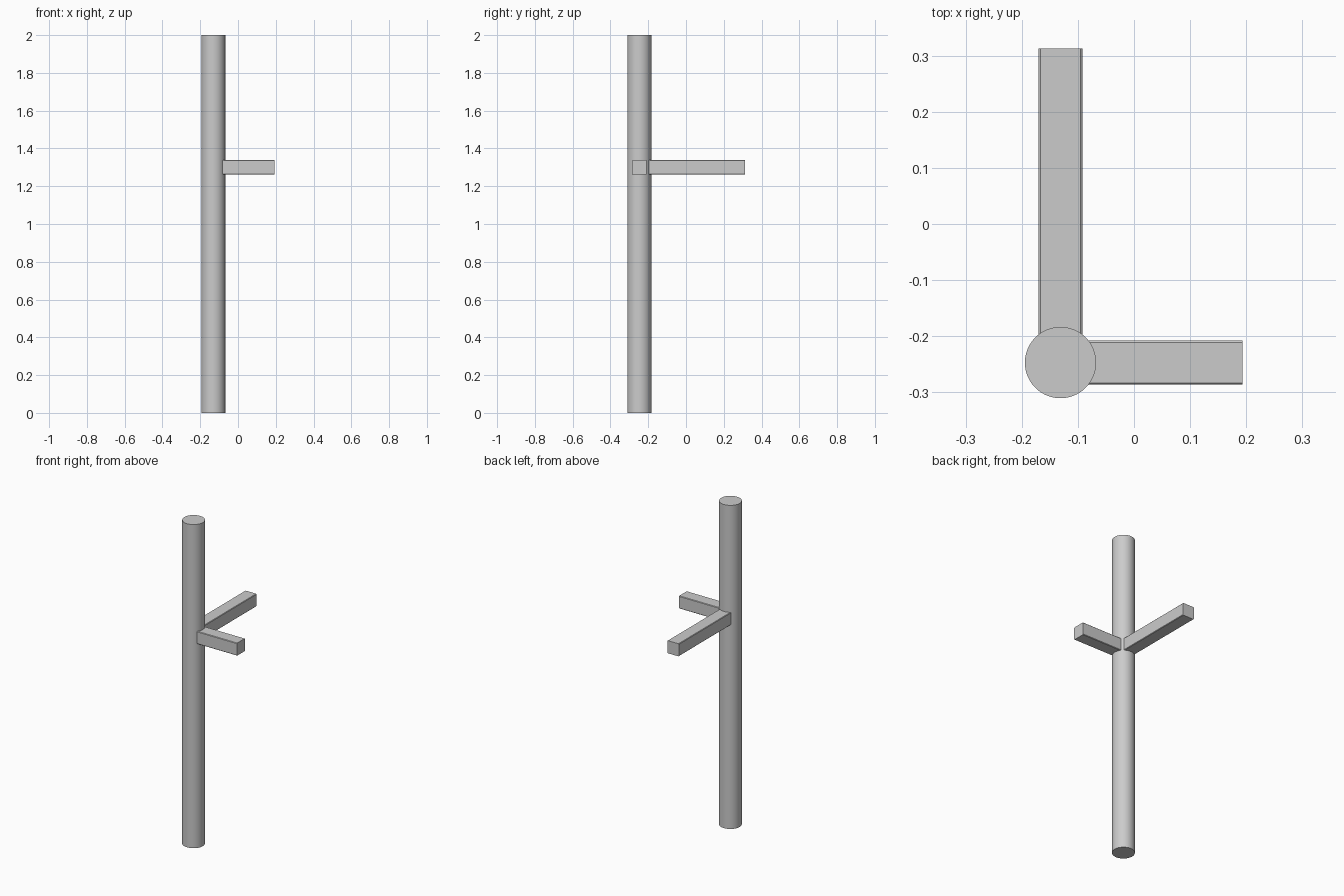
import bpy
import math

if "Cube" in bpy.data.objects:
    bpy.data.objects.remove(bpy.data.objects["Cube"])

CX, CY = -0.131, -0.247   # post axis
RADIUS = 0.0635
BAR_Z, BAR_SIZE = 1.30, 0.078

# Round upright post
bpy.ops.mesh.primitive_cylinder_add(vertices=64, radius=RADIUS, depth=2.0,
                                    location=(CX, CY, 1.0))
post = bpy.context.object
post.name = "post"
bpy.ops.object.shade_smooth_by_angle(angle=math.radians(30))


def add_bar(name, length, angle):
    """Square bar running outwards from the post axis, with eased long edges."""
    bpy.ops.mesh.primitive_cube_add(
        size=1, rotation=(0, 0, angle),
        location=(CX + math.cos(angle) * length / 2,
                  CY + math.sin(angle) * length / 2, BAR_Z))
    bar = bpy.context.object
    bar.name = name
    bar.scale = (length, BAR_SIZE, BAR_SIZE)
    bpy.ops.object.transform_apply(location=False, rotation=False, scale=True)
    weights = bar.data.attributes.new("bevel_weight_edge", 'FLOAT', 'EDGE')
    for edge in bar.data.edges:
        a, b = (bar.data.vertices[i].co for i in edge.vertices)
        weights.data[edge.index].value = 1.0 if abs(a.x - b.x) > 0.01 else 0.0
    bevel = bar.modifiers.new("eased_edges", 'BEVEL')
    bevel.limit_method = 'WEIGHT'
    bevel.width = 0.003
    bevel.segments = 1
    return bar


# Two bars at right angles
add_bar("short_bar", 0.193 - CX, 0)
add_bar("long_bar", 0.313 - CY, math.pi / 2)
